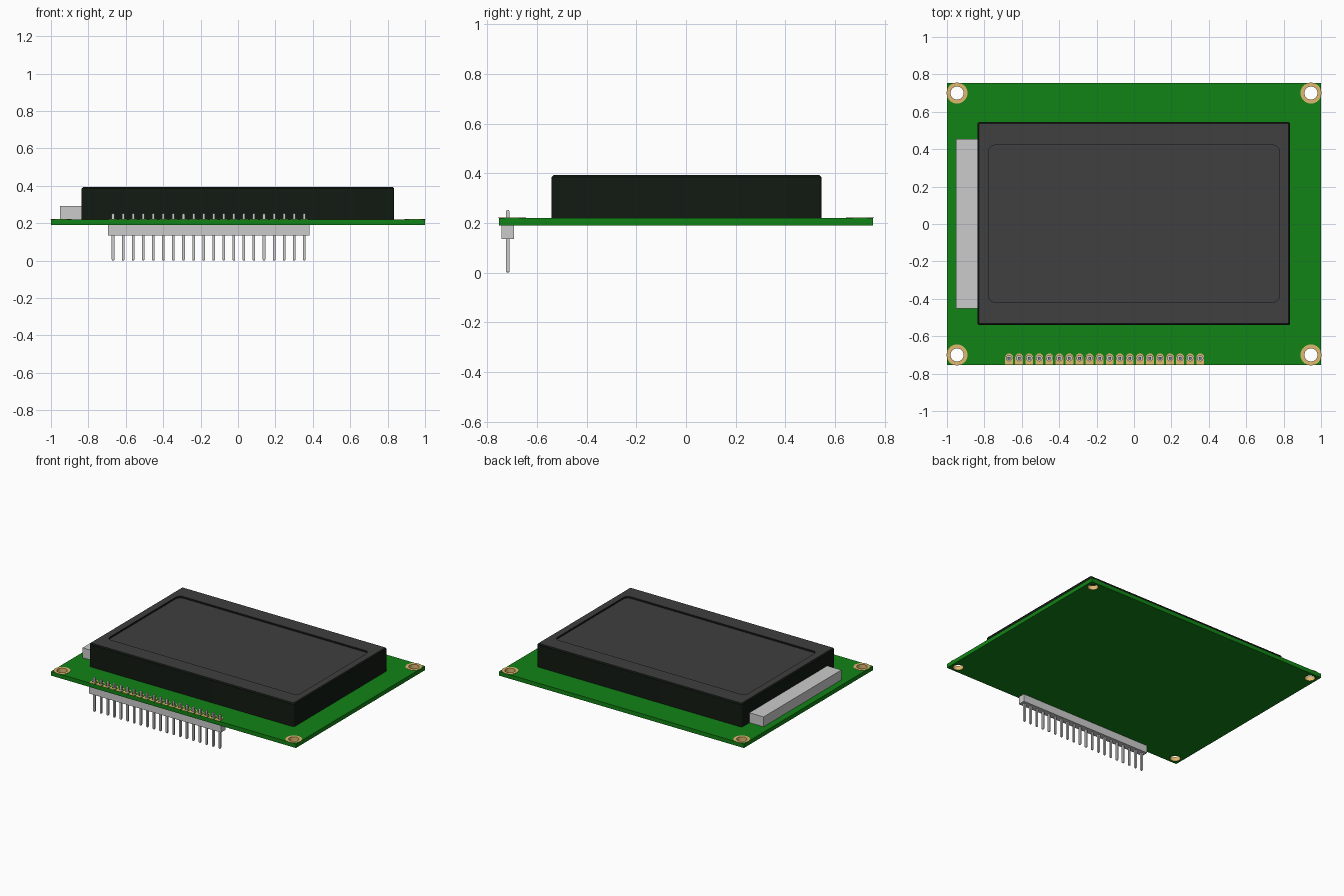
import bpy, bmesh
from math import sin, cos, pi

if "Cube" in bpy.data.objects:
    bpy.data.objects.remove(bpy.data.objects["Cube"])


def material(name, rgb):
    m = bpy.data.materials.new(name)
    m.diffuse_color = (*rgb, 1)
    m.use_nodes = True
    m.node_tree.nodes["Principled BSDF"].inputs["Base Color"].default_value = m.diffuse_color
    return m


GREEN = material("board_green", (0.006, 0.23, 0.008))
GOLD = material("gold", (0.73, 0.48, 0.16))
BLACK = material("bezel_black", (0.006, 0.01, 0.006))
CHARCOAL = material("screen_charcoal", (0.05, 0.05, 0.05))


def add(name, bm, *mats):
    bmesh.ops.recalc_face_normals(bm, faces=bm.faces)
    me = bpy.data.meshes.new(name)
    bm.to_mesh(me)
    bm.free()
    for m in mats:
        me.materials.append(m)
    ob = bpy.data.objects.new(name, me)
    bpy.context.collection.objects.link(ob)
    return ob


def smooth(ob):
    bpy.ops.object.select_all(action='DESELECT')
    ob.select_set(True)
    bpy.context.view_layer.objects.active = ob
    bpy.ops.object.shade_smooth_by_angle(angle=0.6)


def circle(x, y, r, n):
    return [(x + r * cos(2 * pi * i / n), y + r * sin(2 * pi * i / n)) for i in range(n)]


def rounded_rect(cx, cy, hx, hy, r, seg=5):
    pts = []
    for q, (sx, sy) in enumerate(((1, 1), (-1, 1), (-1, -1), (1, -1))):
        for i in range(seg + 1):
            a = (q + i / seg) * pi / 2
            pts.append((cx + sx * (hx - r) + r * cos(a), cy + sy * (hy - r) + r * sin(a)))
    return pts


def plate(name, loops, z0, z1, mat):
    """Flat plate from 2D outlines; inner outlines become holes."""
    cu = bpy.data.curves.new(name, 'CURVE')
    cu.dimensions, cu.fill_mode, cu.extrude = '2D', 'BOTH', (z1 - z0) / 2
    for pts in loops:
        sp = cu.splines.new('POLY')
        sp.points.add(len(pts) - 1)
        for p, (x, y) in zip(sp.points, pts):
            p.co = (x, y, 0, 1)
        sp.use_cyclic_u = True
    tmp = bpy.data.objects.new(name + "_outline", cu)
    bpy.context.collection.objects.link(tmp)
    dg = bpy.context.evaluated_depsgraph_get()
    me = bpy.data.meshes.new_from_object(tmp.evaluated_get(dg))
    bm = bmesh.new()
    bm.from_mesh(me)
    bpy.data.objects.remove(tmp)
    bpy.data.meshes.remove(me)
    bmesh.ops.remove_doubles(bm, verts=bm.verts, dist=1e-5)
    bmesh.ops.translate(bm, verts=bm.verts, vec=(0, 0, (z0 + z1) / 2))
    for f in bm.faces:
        f.smooth = False
        f.material_index = 0
    return add(name, bm, mat)


def skin(bm, rings, closed=False):
    """Join equal-length 3D rings with quads; cap both ends unless closed."""
    vs = [[bm.verts.new(p) for p in ring] for ring in rings]
    n = len(vs[0])
    pairs = list(zip(vs, vs[1:])) + ([(vs[-1], vs[0])] if closed else [])
    for a, b in pairs:
        for i in range(n):
            j = (i + 1) % n
            bm.faces.new((a[i], a[j], b[j], b[i]))
    if not closed:
        bm.faces.new(vs[0][::-1])
        bm.faces.new(vs[-1])


def lift(pts, z):
    return [(x, y, z) for x, y in pts]


def box(bm, x0, x1, y0, y1, z0, z1):
    r = [(x0, y0), (x1, y0), (x1, y1), (x0, y1)]
    skin(bm, [lift(r, z0), lift(r, z1)])


Z0, Z1 = 0.19, 0.22
PIN_Y = -0.717
PIN_X = [-0.668 + 0.0538 * i for i in range(20)]
MOUNTS = [(sx * 0.946, sy * 0.70) for sx in (-1, 1) for sy in (-1, 1)]

# circuit board with mounting and pin holes
outline = [(-1, -0.753), (1, -0.753), (1, 0.753), (-1, 0.753)]
plate("circuit_board",
      [outline] + [circle(x, y, 0.036, 32) for x, y in MOUNTS]
      + [circle(x, PIN_Y, 0.015, 12) for x in PIN_X], Z0, Z1, GREEN)

# gold mounting hole eyelets: barrel plus top ring
bm = bmesh.new()
for x, y in MOUNTS:
    profile = [(0.035, Z0), (0.035, Z1 + 0.002), (0.056, Z1 + 0.002), (0.056, Z1), (0.036, Z1), (0.036, Z0)]
    skin(bm, [lift(circle(x, y, r, 32), z) for r, z in profile], closed=True)
smooth(add("mounting_eyelets", bm, GOLD))

# gold solder pads along the front edge
loops = []
for x in PIN_X:
    arc = [(x + 0.021 * cos(a * pi / 8), PIN_Y + 0.004 + 0.021 * sin(a * pi / 8)) for a in range(9)]
    loops += [[(x - 0.021, -0.752), (x + 0.021, -0.752)] + arc, circle(x, PIN_Y, 0.015, 12)]
plate("solder_pads", loops, Z1, Z1 + 0.002, GOLD)

# display housing with a recessed screen window
C = (-0.001, 0.002)
outer = rounded_rect(*C, 0.836, 0.543, 0.012)
rim = rounded_rect(*C, 0.828, 0.535, 0.006)
window = rounded_rect(0, 0.002, 0.778, 0.42, 0.035)
bm = bmesh.new()
skin(bm, [lift(outer, Z1), lift(outer, 0.385), lift(rim, 0.393), lift(window, 0.393), lift(window, 0.38)])
bm.normal_update()
for f in bm.faces:
    if f.calc_center_median().z > 0.37 and abs(f.normal.z) > 0.9:
        f.material_index = 1
smooth(add("display_housing", bm, BLACK, CHARCOAL))

# backlight block on the left
bm = bmesh.new()
box(bm, -0.952, -0.83, -0.452, 0.455, Z1, 0.293)
add("backlight", bm)

# pin header: ten two-pin blocks
bm = bmesh.new()
for i in range(0, 20, 2):
    box(bm, PIN_X[i] - 0.0269, PIN_X[i + 1] + 0.0269, -0.743, -0.691, 0.135, Z0)
add("header_blocks", bm)

# square pins with tapered tips
bm = bmesh.new()
for x in PIN_X:
    rings = [(0.004, 0), (0.007, 0.006), (0.007, 0.247), (0.004, 0.253)]
    skin(bm, [[(x + sx * h, PIN_Y + sy * h, z) for sx, sy in ((-1, -1), (1, -1), (1, 1), (-1, 1))]
              for h, z in rings])
add("header_pins", bm)
